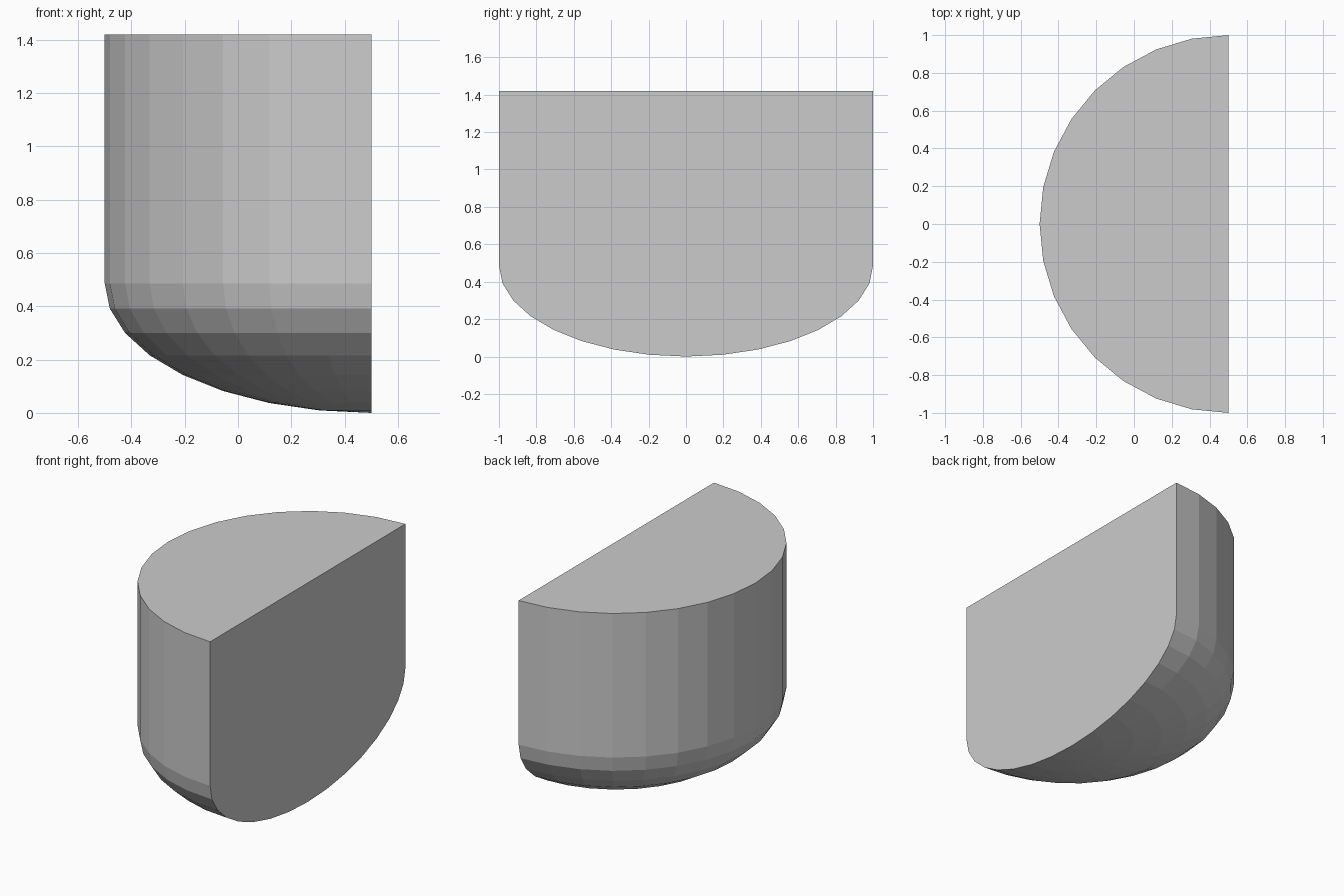
import bpy, bmesh
from math import sin, cos, pi

if "Cube" in bpy.data.objects:
    bpy.data.objects.remove(bpy.data.objects["Cube"])

TOP, RIM, AXIS_X = 1.42, 0.486, 0.5
STEPS, SIDES = 8, 16          # dome rings, segments round the half circle

bm = bmesh.new()

# Profile from the wall top down to the pole of the squashed dome
profile = [(1.0, TOP)]
for i in range(STEPS):
    a = i * pi / 2 / STEPS
    profile.append((cos(a), RIM * (1 - sin(a))))


def half_ring(r, z):
    angles = [pi / 2 + pi * k / SIDES for k in range(SIDES + 1)]
    return [bm.verts.new((AXIS_X + r * cos(a), r * sin(a), z)) for a in angles]


# Curved wall and dome
rings = [half_ring(r, z) for r, z in profile]
for upper, lower in zip(rings, rings[1:]):
    for k in range(SIDES):
        bm.faces.new((upper[k], lower[k], lower[k + 1], upper[k + 1]))
pole = bm.verts.new((AXIS_X, 0, 0))
for a, b in zip(rings[-1], rings[-1][1:]):
    bm.faces.new((a, pole, b))

# Flat top and flat back face
bm.faces.new(rings[0])
bm.faces.new([r[0] for r in rings] + [pole] + [r[-1] for r in reversed(rings)])
bmesh.ops.recalc_face_normals(bm, faces=bm.faces)

mesh = bpy.data.meshes.new("half_round_basin")
bm.to_mesh(mesh)
bm.free()
basin = bpy.data.objects.new("half_round_basin", mesh)
bpy.context.collection.objects.link(basin)
